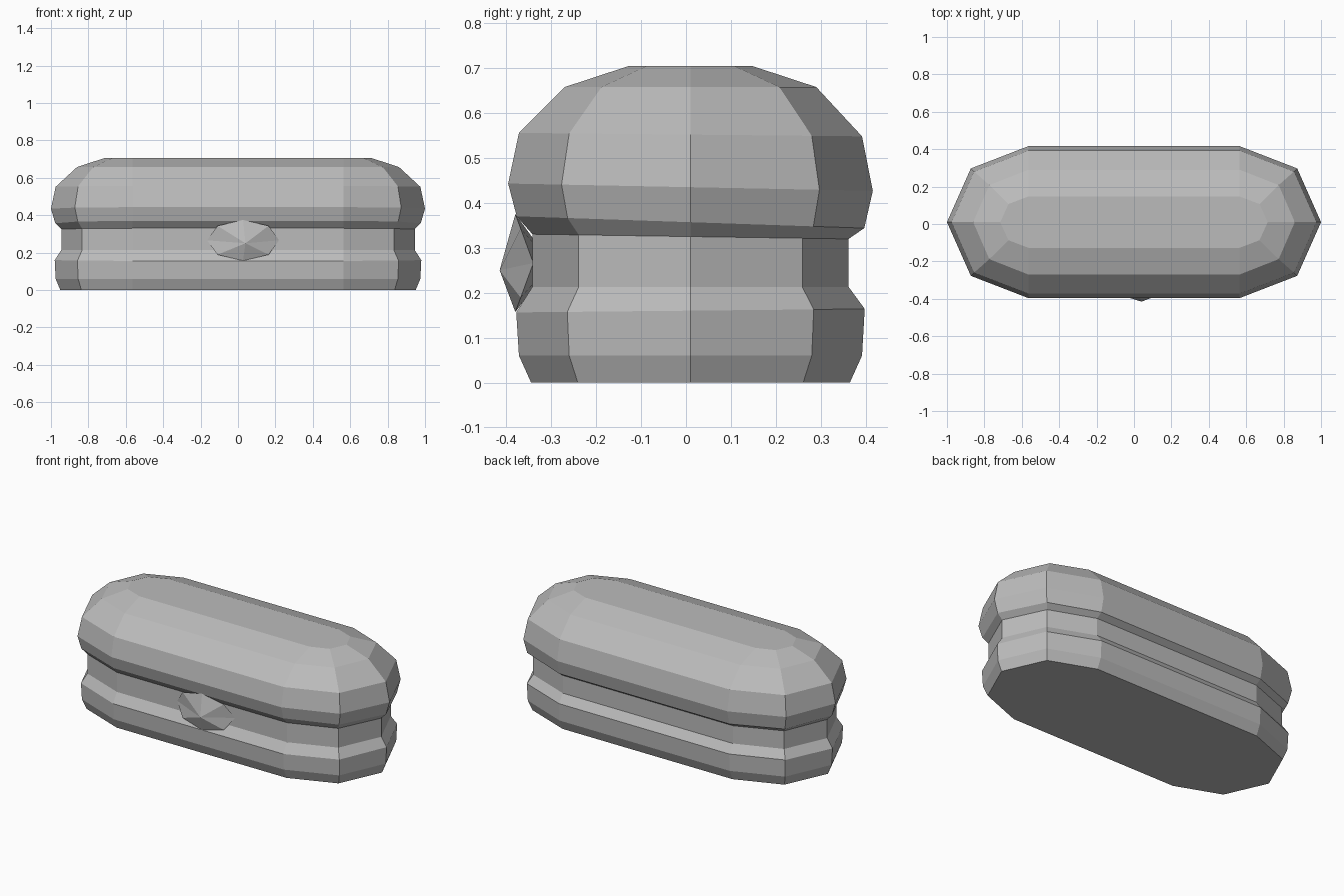
import bpy
import bmesh
from math import cos, sin, pi

cube = bpy.data.objects.get("Cube")
if cube:
    bpy.data.objects.remove(cube)

grey = bpy.data.materials.new("plain_grey")
grey.use_nodes = True
colour = (0.5, 0.5, 0.5, 1)
grey.diffuse_color = colour
grey.node_tree.nodes["Principled BSDF"].inputs["Base Color"].default_value = colour

HALF = 0.565   # half length of the straight middle section
MID_Y = 0.01


def finish(name, bm):
    bmesh.ops.recalc_face_normals(bm, faces=bm.faces)
    mesh = bpy.data.meshes.new(name)
    bm.to_mesh(mesh)
    bm.free()
    mesh.materials.append(grey)
    obj = bpy.data.objects.new(name, mesh)
    bpy.context.collection.objects.link(obj)


def capsule_ring(bm, rx, ry, z, tilt):
    """Ten-sided rounded outline, sloping down towards the back by tilt."""
    verts = []
    for side, start in ((1, -pi / 2), (-1, pi / 2)):
        for i in range(5):
            a = start + i * pi / 4
            x, y = side * HALF + rx * cos(a), ry * sin(a)
            verts.append(bm.verts.new((x, y + MID_Y, z - tilt * y)))
    return verts


def loft(name, profile):
    bm = bmesh.new()
    rings = [capsule_ring(bm, *row) for row in profile]
    for low, high in zip(rings, rings[1:]):
        for i in range(len(low)):
            j = (i + 1) % len(low)
            bm.faces.new((low[i], low[j], high[j], high[i]))
    bm.faces.new(rings[0])
    bm.faces.new(rings[-1])
    finish(name, bm)


# Base and recessed waist: end radius, side radius, height, tilt
loft("base", [
    (0.385, 0.355, 0, 0),
    (0.41, 0.382, 0.06, 0),
    (0.415, 0.388, 0.16, -0.01),
    (0.38, 0.352, 0.213, 0),
    (0.38, 0.352, 0.327, 0.015),
])

# Rounded lid, tipped slightly backwards
loft("lid", [
    (0.38, 0.352, 0.325, 0.015),
    (0.412, 0.387, 0.357, 0.034),
    (0.435, 0.406, 0.435, 0.02),
    (0.41, 0.382, 0.552, 0.01),
    (0.295, 0.28, 0.658, 0),
    (0.15, 0.137, 0.705, 0),
])

# Faceted clasp on the front
bm = bmesh.new()
rim = []
for i in range(8):
    a = i * pi / 4
    y = -0.34 - 0.04 * abs(sin(a))
    rim.append(bm.verts.new((0.027 + 0.193 * cos(a), y, 0.266 + 0.109 * sin(a))))
front = bm.verts.new((0.04, -0.415, 0.25))
back = bm.verts.new((0.03, -0.3, 0.265))
for i in range(8):
    j = (i + 1) % 8
    bm.faces.new((rim[i], rim[j], front))
    bm.faces.new((rim[j], rim[i], back))
finish("front_clasp", bm)
